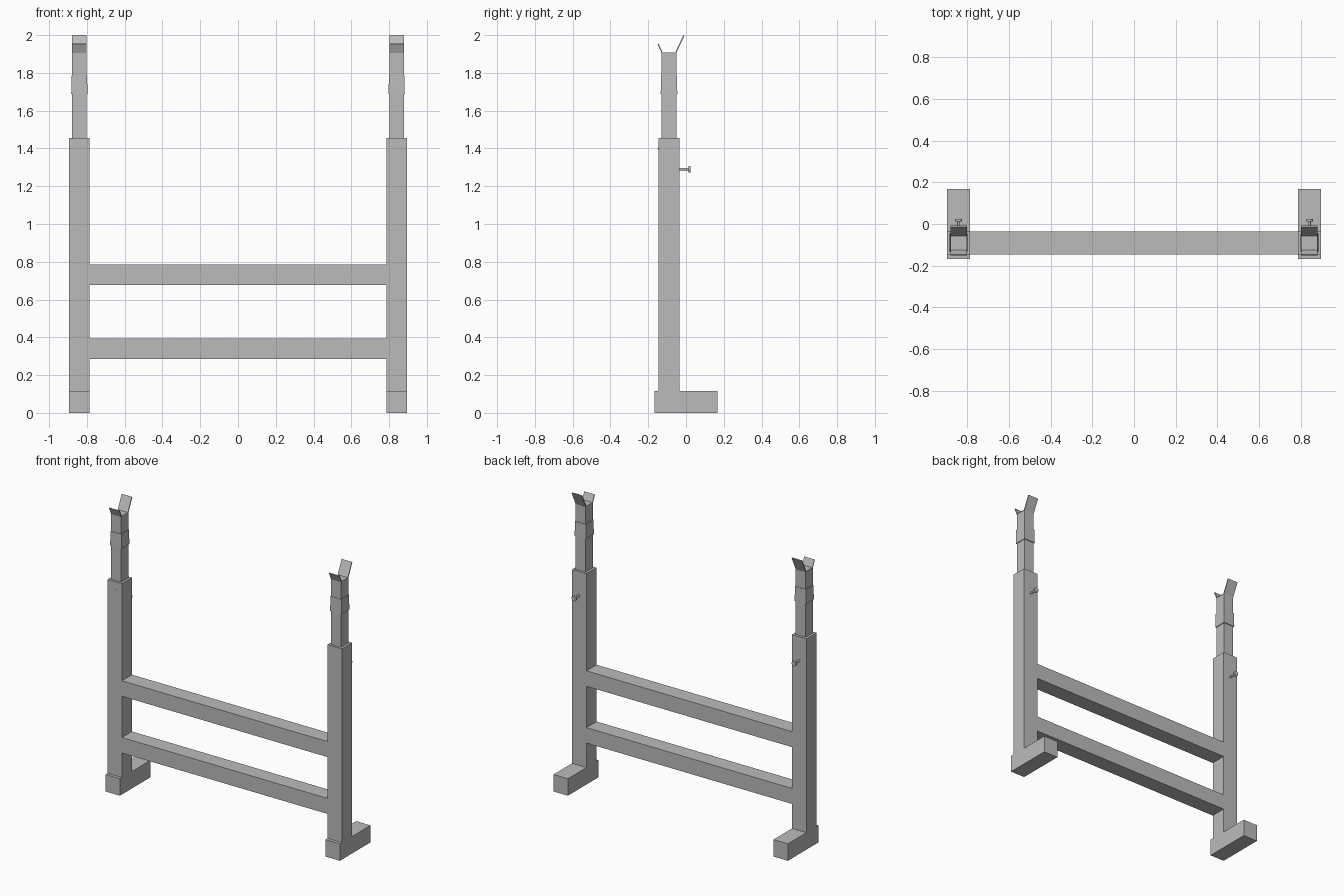
import bpy
import bmesh
from mathutils import Matrix, Vector

if "Cube" in bpy.data.objects:
    bpy.data.objects.remove(bpy.data.objects["Cube"], do_unlink=True)

steel = bpy.data.materials.new("grey_steel")
steel.use_nodes = True
GREY = (0.5, 0.5, 0.5, 1)
steel.diffuse_color = GREY
steel.node_tree.nodes["Principled BSDF"].inputs["Base Color"].default_value = GREY


def finish(name, bm):
    bmesh.ops.recalc_face_normals(bm, faces=bm.faces)
    mesh = bpy.data.meshes.new(name)
    bm.to_mesh(mesh)
    bm.free()
    mesh.materials.append(steel)
    obj = bpy.data.objects.new(name, mesh)
    bpy.context.collection.objects.link(obj)
    return obj


def box(name, low, high):
    low, high = Vector(low), Vector(high)
    bm = bmesh.new()
    bmesh.ops.create_cube(bm, size=1)
    bmesh.ops.scale(bm, vec=high - low, verts=bm.verts)
    bmesh.ops.translate(bm, vec=(low + high) / 2, verts=bm.verts)
    return finish(name, bm)


def prism(name, profile, x, half_width):
    """Side profile in y, z extruded across x."""
    bm = bmesh.new()
    face = bm.faces.new([bm.verts.new((x - half_width, y, z)) for y, z in profile])
    moved = bmesh.ops.extrude_face_region(bm, geom=[face])["geom"]
    bmesh.ops.translate(bm, vec=(2 * half_width, 0, 0),
                        verts=[v for v in moved if isinstance(v, bmesh.types.BMVert)])
    return finish(name, bm)


def rod(name, x, z, y_start, y_end, radius):
    bm = bmesh.new()
    bmesh.ops.create_cone(bm, cap_ends=True, segments=16, radius1=radius,
                          radius2=radius, depth=y_end - y_start)
    turn = Matrix.Rotation(1.5708, 4, "X")
    place = Matrix.Translation((x, (y_start + y_end) / 2, z))
    bmesh.ops.transform(bm, matrix=place @ turn, verts=bm.verts)
    obj = finish(name, bm)
    bpy.ops.object.select_all(action="DESELECT")
    obj.select_set(True)
    bpy.context.view_layer.objects.active = obj
    bpy.ops.object.shade_smooth_by_angle()
    return obj


POST_X, HALF = 0.84, 0.055      # upright centre and half thickness
POST_Y = -0.09
BACK = POST_Y + HALF
FRONT = POST_Y - HALF

# Bent strip forming the bar rest: low front lip, high back lip
CRADLE = [(-0.151, 1.953), (-0.128, 1.902), (-0.053, 1.902), (-0.008, 1.997),
          (-0.014, 2.0), (-0.057, 1.908), (-0.124, 1.908), (-0.146, 1.956)]

for side, sign in (("left", 1), ("right", -1)):
    x = sign * POST_X
    box(f"{side}_foot", (x - HALF, -0.167, 0), (x + HALF, 0.167, 0.117))
    box(f"{side}_upright", (x - HALF, FRONT, 0.117), (x + HALF, BACK, 1.455))
    box(f"{side}_inner_tube", (x - 0.038, POST_Y - 0.039, 1.4),
        (x + 0.038, POST_Y + 0.039, 1.905))

    # Sleeve around the inner tube, with chamfered rims
    sleeve = box(f"{side}_sleeve", (x - 0.043, POST_Y - 0.044, 1.687),
                 (x + 0.043, POST_Y + 0.044, 1.787))
    for v in sleeve.data.vertices:
        if v.co.z > 1.75:
            v.co.x += 0.002 if v.co.x < x else -0.002
            v.co.y += 0.002 if v.co.y < POST_Y else -0.002

    prism(f"{side}_bar_cradle", CRADLE, x, 0.039)

    # Locking screw at the back of the upright
    rod(f"{side}_screw_shaft", x, 1.29, BACK - 0.01, 0.014, 0.007)
    rod(f"{side}_screw_head", x, 1.29, 0.012, 0.024, 0.017)

# Cross beams joining the uprights
for name, bottom in (("lower_beam", 0.286), ("upper_beam", 0.678)):
    box(name, (HALF - POST_X, FRONT, bottom), (POST_X - HALF, BACK, bottom + 0.107))

# Small pin tip on the front of one upright
rod("pin_tip", -POST_X, 1.4, FRONT - 0.003, FRONT + 0.01, 0.005)
